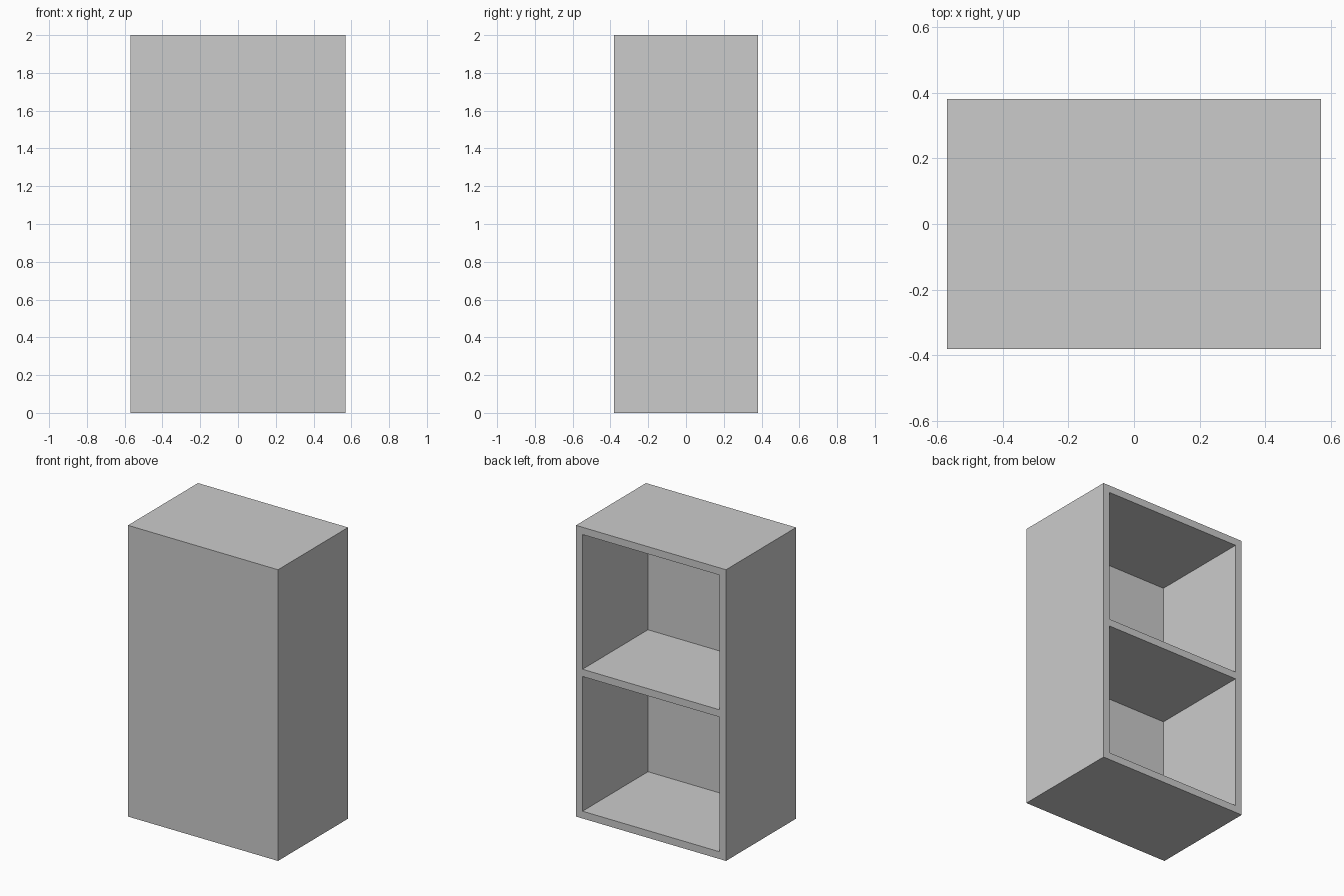
import bpy

if "Cube" in bpy.data.objects:
    bpy.data.objects.remove(bpy.data.objects["Cube"])

W, D, H = 1.14, 0.76, 2.0   # outer size
T = 0.05                    # board thickness
BAY_H = (H - 3 * T) / 2     # clear height of each bay


def box(name, size, centre):
    bpy.ops.mesh.primitive_cube_add(size=1, location=centre)
    ob = bpy.context.object
    ob.name = name
    ob.scale = size
    bpy.ops.object.transform_apply(location=False, rotation=False, scale=True)
    return ob


# Cabinet body: closed front, sides, top and bottom
cabinet = box("cabinet_body", (W, D, H), (0, 0, H / 2))

# Two open bays recessed from the back, leaving a middle shelf
for i, label in enumerate(("lower", "upper")):
    y0, y1 = -D / 2 + T, D / 2 + 0.1
    z = T + BAY_H / 2 + i * (BAY_H + T)
    cutter = box(label + "_bay_cutter", (W - 2 * T, y1 - y0, BAY_H),
                 (0, (y0 + y1) / 2, z))
    cutter.hide_render = True
    cutter.display_type = 'WIRE'
    mod = cabinet.modifiers.new(label + "_bay", 'BOOLEAN')
    mod.operation = 'DIFFERENCE'
    mod.solver = 'EXACT'
    mod.object = cutter
